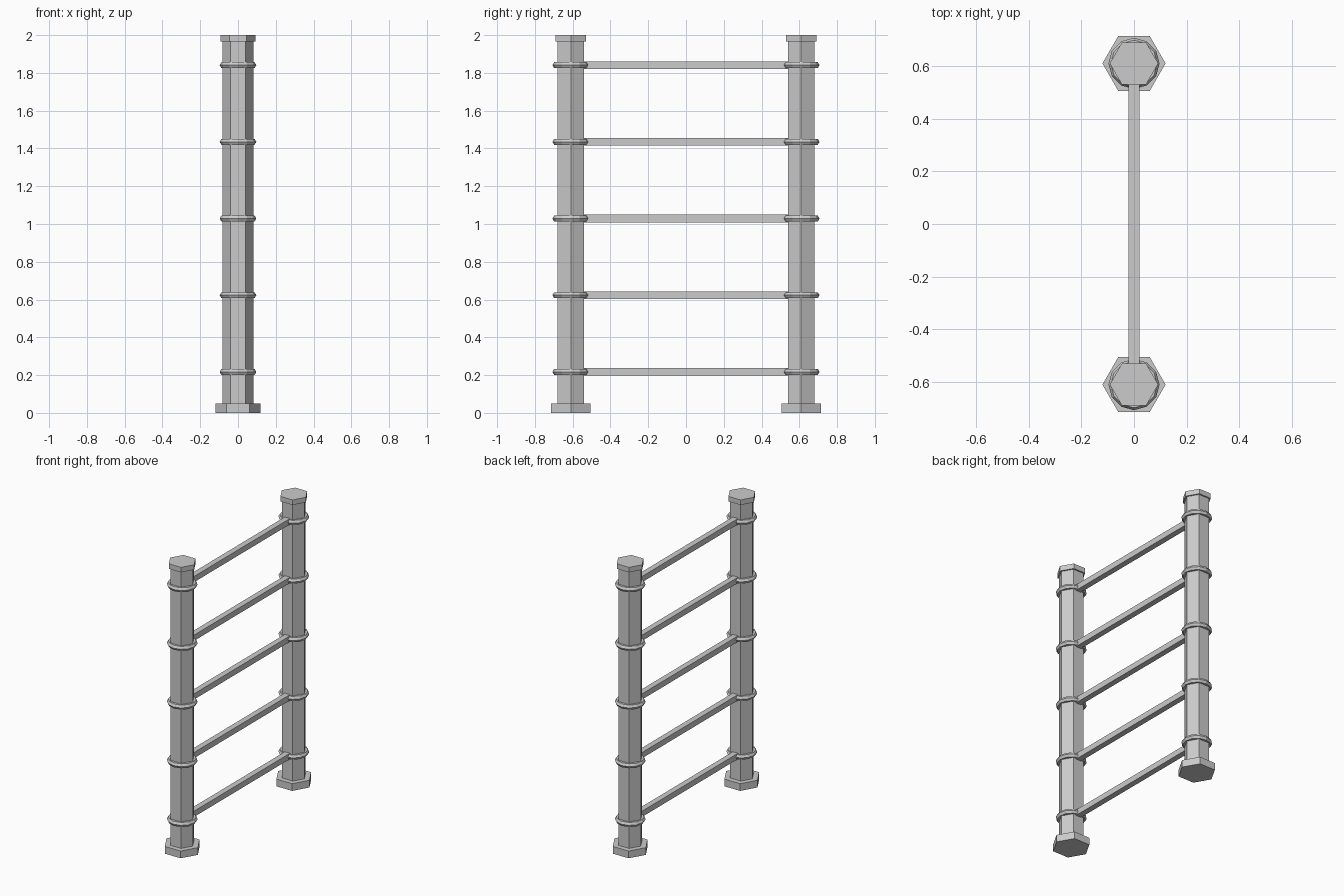
import bpy, math

if "Cube" in bpy.data.objects:
    bpy.data.objects.remove(bpy.data.objects["Cube"])

POST_Y = 0.61
RUNG_Z = [0.217 + 0.406 * i for i in range(5)]


def hex_prism(name, radius, z0, z1, y):
    # Hexagon with corners pointing along x
    bpy.ops.mesh.primitive_cylinder_add(
        vertices=6, radius=radius, depth=z1 - z0,
        location=(0, y, (z0 + z1) / 2), rotation=(0, 0, math.radians(30)))
    bpy.context.object.name = name


def collar(name, y, z):
    # Low-poly ring around a post
    bpy.ops.mesh.primitive_torus_add(
        major_segments=12, minor_segments=6,
        major_radius=0.079, minor_radius=0.018, location=(0, y, z))
    bpy.context.object.name = name


def rung(name, z):
    # Square bar running between the posts
    bpy.ops.mesh.primitive_cube_add(size=1, location=(0, 0, z))
    ob = bpy.context.object
    ob.name = name
    ob.scale = (0.04, 2 * (POST_Y - 0.06), 0.04)


# Two posts with foot, cap and collars
for side, y in (("front", -POST_Y), ("back", POST_Y)):
    hex_prism(side + "_foot", 0.12, 0, 0.05, y)
    hex_prism(side + "_post", 0.081, 0.05, 1.965, y)
    hex_prism(side + "_cap", 0.092, 1.965, 2.0, y)
    for i, z in enumerate(RUNG_Z):
        collar(f"{side}_collar_{i + 1}", y, z)

# Rungs
for i, z in enumerate(RUNG_Z):
    rung(f"rung_{i + 1}", z)
